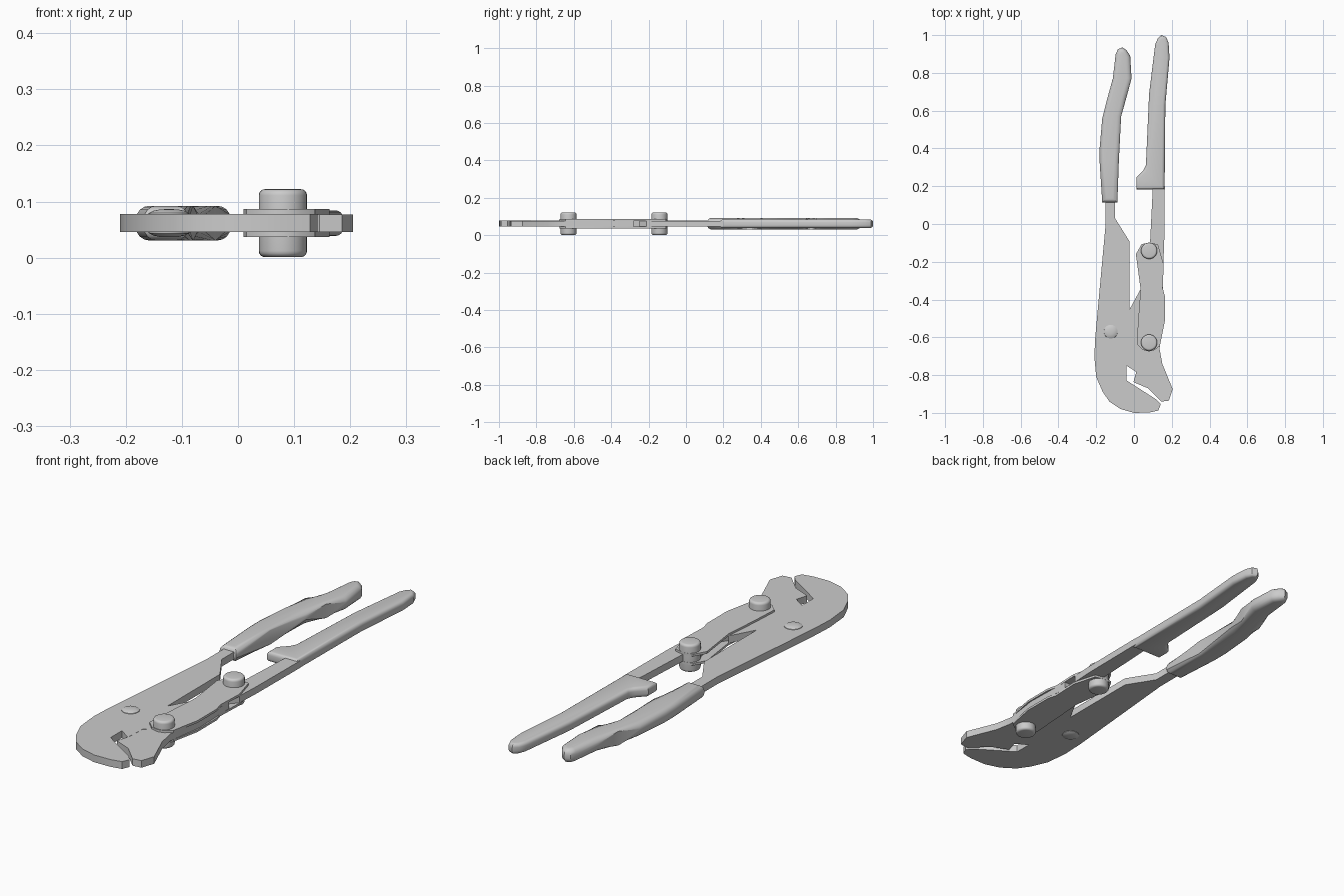
import bpy, bmesh, math

MID = 0.0615  # height of the tool's central plane

steel = bpy.data.materials.new("light grey steel")
steel.diffuse_color = (0.6, 0.6, 0.6, 1)


def finish(name, bm):
    bmesh.ops.recalc_face_normals(bm, faces=bm.faces)
    mesh = bpy.data.meshes.new(name)
    bm.to_mesh(mesh)
    bm.free()
    mesh.materials.append(steel)
    obj = bpy.data.objects.new(name, mesh)
    bpy.context.collection.objects.link(obj)
    bpy.ops.object.select_all(action='DESELECT')
    obj.select_set(True)
    bpy.context.view_layer.objects.active = obj
    bpy.ops.object.shade_smooth_by_angle(angle=math.radians(35))
    return obj


def plate(name, outline, z0, z1, rounding=0):
    """Extruded outline, optionally with rounded upper and lower rims."""
    bm = bmesh.new()
    face = bm.faces.new([bm.verts.new((x, y, z0)) for x, y in outline])
    out = bmesh.ops.extrude_face_region(bm, geom=[face])
    for v in out['geom']:
        if isinstance(v, bmesh.types.BMVert):
            v.co.z = z1
    if rounding:
        rims = [e for e in bm.edges if abs(e.verts[0].co.z - e.verts[1].co.z) < 1e-6]
        bmesh.ops.bevel(bm, geom=rims, offset=rounding, segments=4, profile=0.5,
                        affect='EDGES', clamp_overlap=True)
    return finish(name, bm)


def turned(name, x, y, profile, sides=28):
    """Solid of revolution from (radius, z) pairs."""
    bm = bmesh.new()
    rings = []
    for r, z in profile:
        rings.append([bm.verts.new((x + r * math.cos(2 * math.pi * i / sides),
                                    y + r * math.sin(2 * math.pi * i / sides), z))
                      for i in range(sides)])
    for a, b in zip(rings, rings[1:]):
        for i in range(sides):
            j = (i + 1) % sides
            bm.faces.new((a[i], a[j], b[j], b[i]))
    bm.faces.new(rings[0][::-1])
    bm.faces.new(rings[-1])
    return finish(name, bm)


# Fixed body with hooked jaw
plate("body_jaw", [
    (-0.15, 0.13), (-0.10, 0.13), (-0.10, 0.03), (-0.025, -0.09), (-0.025, -0.455),
    (0.035, -0.345), (0.06, -0.40), (0.06, -0.66), (0.02, -0.69), (0.015, -0.785),
    (-0.04, -0.75), (-0.04, -0.828), (0.12, -0.93), (0.142, -0.955), (0.128, -0.988),
    (0.08, -0.998), (0.0, -1.0), (-0.07, -0.98), (-0.13, -0.94), (-0.165, -0.89),
    (-0.2, -0.81), (-0.21, -0.70), (-0.205, -0.60), (-0.185, -0.38), (-0.15, 0.0)],
    MID - 0.016, MID + 0.016)

# Moving jaw, its shank runs between the link plates
plate("moving_jaw", [
    (0.05, -0.36), (0.10, -0.28), (0.152, -0.28), (0.158, -0.50), (0.135, -0.66),
    (0.15, -0.74), (0.205, -0.875), (0.185, -0.935), (0.145, -0.94), (0.075, -0.87),
    (-0.003, -0.837), (0.013, -0.78), (0.012, -0.70)],
    MID - 0.0155, MID + 0.0155)

# Lever tang that joins the right grip to the rear pin
plate("lever_tang", [
    (0.10, 0.2), (0.163, 0.2), (0.16, -0.10), (0.155, -0.21), (0.12, -0.25),
    (0.06, -0.23), (0.05, -0.17), (0.085, -0.10)],
    MID - 0.0155, MID + 0.0155)

# Link plates above and below
link = [(0.04, -0.107), (0.08, -0.098), (0.127, -0.108), (0.157, -0.215), (0.152, -0.34),
        (0.163, -0.38), (0.163, -0.515), (0.137, -0.645), (0.11, -0.667), (0.08, -0.675),
        (0.047, -0.667), (0.015, -0.635), (0.022, -0.51), (0.035, -0.345), (0.01, -0.16)]
plate("upper_link", link, MID + 0.015, MID + 0.025)
plate("lower_link", link, MID - 0.025, MID - 0.015)

# Pivot pins with rounded heads
R, H, B = 0.043, 0.0605, 0.011
arc = [(R - B + B * math.cos(a), H - B + B * math.sin(a))
       for a in [math.pi / 2 * i / 4 for i in range(5)]]
profile = [(r, MID - z) for r, z in reversed(arc)] + [(r, MID + z) for r, z in arc]
for name, y in (("rear_pin", -0.142), ("front_pin", -0.628)):
    turned(name, 0.08, y, profile)

# Low domed rivet through the body
dome = [(0.037, 0.014), (0.036, 0.018), (0.028, 0.022), (0.016, 0.0245), (0.004, 0.025)]
turned("body_rivet", -0.123, -0.57,
       [(r, MID - z) for r, z in reversed(dome)] + [(r, MID + z) for r, z in dome])

# Rounded handle grips
plate("left_grip", [
    (-0.168, 0.113), (-0.088, 0.113), (-0.08, 0.34), (-0.068, 0.57), (-0.04, 0.67),
    (-0.013, 0.77), (-0.02, 0.89), (-0.04, 0.92), (-0.062, 0.935), (-0.085, 0.925),
    (-0.097, 0.90), (-0.112, 0.77), (-0.14, 0.67), (-0.168, 0.56), (-0.182, 0.40),
    (-0.182, 0.33)], MID - 0.031, MID + 0.031, 0.024)
plate("right_grip", [
    (0.012, 0.183), (0.162, 0.183), (0.166, 0.63), (0.188, 0.88), (0.183, 0.96),
    (0.17, 0.99), (0.145, 1.0), (0.125, 0.98), (0.112, 0.95), (0.08, 0.69),
    (0.063, 0.31), (0.05, 0.285), (0.012, 0.245)], MID - 0.023, MID + 0.023, 0.015)
